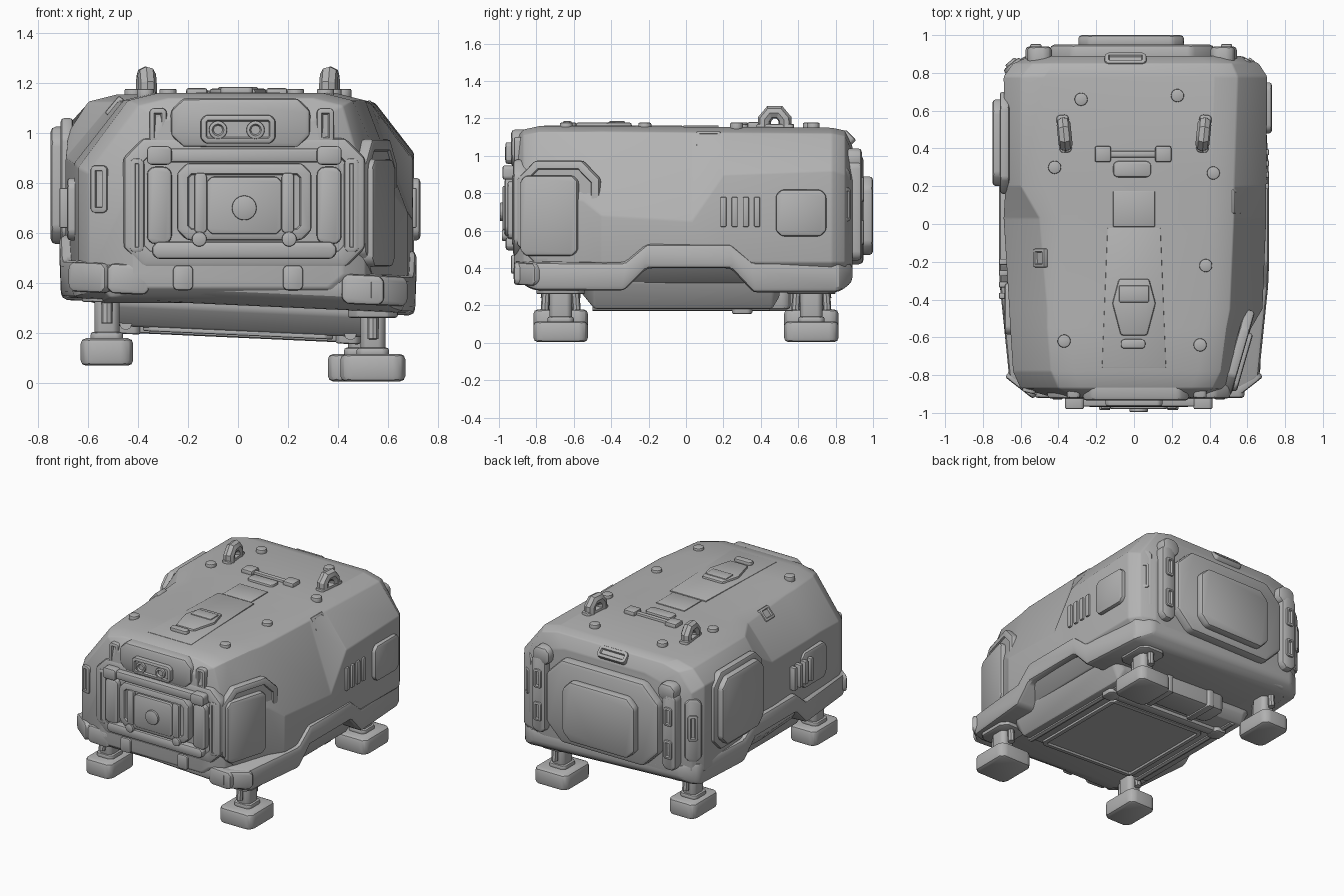
import bpy, bmesh, math
from math import radians, sin, cos, pi
from mathutils import Matrix, Vector, Euler

cube = bpy.data.objects.get("Cube")
if cube:
    bpy.data.objects.remove(cube, do_unlink=True)

grey = bpy.data.materials.new("plain_grey")
grey.use_nodes = True
COLOUR = (0.45, 0.45, 0.45, 1)
grey.diffuse_color = COLOUR
grey.node_tree.nodes["Principled BSDF"].inputs["Base Color"].default_value = COLOUR
parts = []

# Facing directions: local z of a plate points outward
UP, DOWN = (0, 0, 0), (180, 0, 0)
FRONT, BACK = (90, 0, 0), (90, 0, 180)
RIGHT, LEFT = (90, 0, 90), (90, 0, -90)


def link(name, bm):
    me = bpy.data.meshes.new(name)
    bmesh.ops.recalc_face_normals(bm, faces=bm.faces)
    bm.to_mesh(me)
    bm.free()
    ob = bpy.data.objects.new(name, me)
    bpy.context.collection.objects.link(ob)
    me.materials.append(grey)
    parts.append(ob)
    return ob


def soften(bm, width):
    if width:
        edges = [e for e in bm.edges if e.calc_face_angle(0) > 0.3]
        bmesh.ops.bevel(bm, geom=edges, offset=width, segments=2, profile=0.5,
                        affect='EDGES', clamp_overlap=True)


def loft(name, sections, bevel=0.015):
    """Skin closed (x, z) rings placed along y."""
    bm = bmesh.new()
    rings = [[bm.verts.new((x, y, z)) for x, z in pts] for y, pts in sections]
    n = len(rings[0])
    for a, b in zip(rings, rings[1:]):
        for i in range(n):
            j = (i + 1) % n
            bm.faces.new((a[i], a[j], b[j], b[i]))
    bm.faces.new(rings[0])
    bm.faces.new(rings[-1])
    bmesh.ops.recalc_face_normals(bm, faces=bm.faces)
    soften(bm, bevel)
    return link(name, bm)


def plate(name, loc, w, h, depth, rot=UP, chamfer=0.0, bevel=0.01,
          inset=0.0, sink=0.012, pts=None):
    """Extruded outline with rounded edges and an optional sunken centre."""
    a, b, c = w / 2, h / 2, chamfer
    if pts is None and c:
        pts = [(c - a, -b), (a - c, -b), (a, c - b), (a, b - c),
               (a - c, b), (c - a, b), (-a, b - c), (-a, c - b)]
    elif pts is None:
        pts = [(-a, -b), (a, -b), (a, b), (-a, b)]
    bm = bmesh.new()
    base = bm.faces.new([bm.verts.new((x, y, 0)) for x, y in pts])
    ext = bmesh.ops.extrude_face_region(bm, geom=[base], use_keep_orig=True)
    for v in ext["geom"]:
        if isinstance(v, bmesh.types.BMVert):
            v.co.z += depth
    bmesh.ops.recalc_face_normals(bm, faces=bm.faces)
    soften(bm, bevel)
    if inset:
        bm.normal_update()
        cap = max(bm.faces, key=lambda f: (round(f.calc_center_median().z, 4), f.calc_area()))
        bmesh.ops.inset_region(bm, faces=[cap], thickness=inset)
        bmesh.ops.inset_region(bm, faces=[cap], thickness=0.006, depth=-sink)
    turn = Euler([radians(r) for r in rot]).to_matrix().to_4x4()
    bm.transform(Matrix.Translation(Vector(loc)) @ turn)
    return link(name, bm)


def disc(name, loc, r, depth, rot=UP, bevel=0.01, inset=0.0, n=16):
    pts = [(r * cos(2 * pi * i / n), r * sin(2 * pi * i / n)) for i in range(n)]
    return plate(name, loc, 0, 0, depth, rot, 0, bevel, inset, pts=pts)


def tube(name, points, r):
    cu = bpy.data.curves.new(name, 'CURVE')
    cu.dimensions, cu.bevel_depth, cu.bevel_resolution = '3D', r, 2
    cu.use_fill_caps = True
    sp = cu.splines.new('POLY')
    sp.points.add(len(points) - 1)
    for p, co in zip(sp.points, points):
        p.co = (*co, 1)
    ob = bpy.data.objects.new(name, cu)
    bpy.context.collection.objects.link(ob)
    cu.materials.append(grey)
    bpy.ops.object.select_all(action='DESELECT')
    ob.select_set(True)
    bpy.context.view_layer.objects.active = ob
    bpy.ops.object.convert(target='MESH')
    parts.append(bpy.context.object)
    return bpy.context.object


def lean(ob):
    for v in ob.data.vertices:
        v.co.z -= 0.045 * v.co.x


# Main shell: left width, right width, roof edges, base, shoulder heights, roof
def ring(l, r, lt, rt, zb, zl, zr, zt):
    return [(-l * .85, zb), (-l, .43), (-l, zl), (-lt, zt - .03), (.12 - lt, zt),
            (rt - .12, zt), (rt, zt - .03), (r, zr), (r, .43), (r * .85, zb)]


loft("shell", [
    (-.92, ring(.42, .42, .30, .30, .38, .80, .80, 1.08)),
    (-.87, ring(.60, .51, .40, .42, .34, .84, .80, 1.14)),
    (-.78, ring(.64, .55, .44, .46, .32, .86, .80, 1.16)),
    (-.55, ring(.655, .62, .46, .49, .32, .88, .76, 1.16)),
    (-.45, ring(.66, .68, .46, .51, .32, .88, .68, 1.16)),
    (.03, ring(.69, .70, .50, .53, .32, .90, .65, 1.155)),
    (.20, ring(.68, .70, .60, .53, .32, 1.0, .90, 1.155)),
    (.78, ring(.69, .705, .60, .55, .32, 1.02, .92, 1.15)),
    (.85, ring(.64, .66, .54, .52, .34, .98, .90, 1.135)),
    (.89, ring(.55, .56, .42, .44, .40, .90, .85, 1.05))], 0.008)

# Stepped lower rail
rail = [(-.91, .53, .36, .45), (-.82, .66, .31, .46), (-.33, .71, .31, .46),
        (-.21, .715, .43, .56), (.24, .715, .43, .56), (.36, .71, .30, .46),
        (.82, .68, .30, .46), (.89, .58, .35, .45)]
lean(loft("lower_rail", [(y, [(-w, lo), (-w, hi), (w, hi), (w, lo)])
                         for y, w, lo, hi in rail], 0.025))


# Belly with a flat panel, side pipes, a cross beam and a rear tank
def belly_ring(w, z):
    return [(-.6, .44), (-.59, .35), (-w, z), (w, z), (.59, .35), (.6, .44)]


lean(loft("belly", [(-.56, belly_ring(.5, .29)), (-.49, belly_ring(.52, .205)),
                    (.46, belly_ring(.52, .205)), (.5, belly_ring(.5, .27))], 0.012))
lean(plate("belly_panel", (0, -.12, .21), .76, .74, .02, DOWN, .03, .006, .025))
lean(plate("cross_beam", (0, .3, .18), .86, .07, .1, UP, .02, .015))
lean(plate("rear_tank", (0, .46, .19), .6, .2, .16, UP, .03, .025))
for s in (-1, 1):
    lean(tube("belly_pipe", [(s * .45, -.5, .215), (s * .45, .45, .215)], .025))
    lean(plate("tank_strap", (s * .17, .46, .18), .05, .23, .16, UP, .01))
    lean(plate("beam_end", (s * .44, .3, .175), .1, .11, .12, UP, .02))

# Legs with broad feet
for x, y, z, w in ((.54, -.67, .005, .26), (.49, .67, .005, .26),
                   (-.525, -.67, .068, .21), (-.525, .67, .068, .21)):
    plate("foot", (x, y, z), w, .29, .11, UP, .03, .03)
    plate("ankle", (x, y, z + .1), .13, .14, .035, UP, .02)
    plate("leg", (x, y, z + .1), .1, .12, .25, UP, .02)
    for dy in (-.085, .085):
        tube("leg_strut", [(x, y + dy, z + .17), (x, y + dy * .9, z + .3)], .022)
    plate("leg_mount", (x, y, z + .255), .2, .26, .08, UP, .04)

# Roof fittings
for x, y in ((-.28, .66), (.23, .68), (-.42, .30), (.42, .27), (.38, -.22),
             (-.37, -.62), (.35, -.64)):
    disc("roof_bolt", (x, y, 1.13), .035, .047, UP, .022)
arch = [(.42, 1.12), (.42, 1.195), (.45, 1.232), (.50, 1.232), (.53, 1.195), (.53, 1.12)]
for s in (-1, 1):
    tube("lifting_lug", [(s * (.36 + .1 * (y - .4)), y, z) for y, z in arch], .037)
    plate("lug_foot", (s * .37, .478, 1.13), .065, .2, .04, (0, 0, -6 * s), .012)
    plate("latch_block", (s * .16 - .005, .37, 1.14), .085, .085, .04)
plate("latch_bar", (-.005, .37, 1.14), .3, .035, .03)
plate("latch_plate", (-.01, .29, 1.14), .2, .085, .03, UP, .015)
plate("roof_square", (0, .08, 1.145), .22, .19, .016, UP, 0, .003)
plate("centre_panel", (0, 0, 1.15), 0, 0, .013, bevel=.004,
      pts=[(-.17, -.76), (.17, -.76), (.14, -.02), (-.14, -.02)])
plate("roof_hatch", (0, -.44, 1.15), 0, 0, .028, bevel=.012,
      pts=[(-.07, -.15), (.07, -.15), (.115, .02), (.08, .15), (-.08, .15), (-.115, .02)])
plate("hatch_step", (0, -.37, 1.16), .16, .09, .025, bevel=.008)
plate("hatch_handle", (-.005, -.635, 1.15), .13, .05, .035, UP, .012)
plate("shoulder_window", (.515, .12, 1.075), .13, .09, .04, (62, 0, 90), 0, .008, .012)
plate("shoulder_window", (-.475, -.18, 1.09), .1, .09, .04, (50, 0, -90), 0, .008, .012)

# Front face: brow with twin lamps
plate("brow", (.01, -.82, 1.04), .56, .2, .115, FRONT, .05, .02)
plate("lamp_panel", (0, -.92, 1.015), .3, .115, .045, FRONT, .02, .01, .012)
for x in (-.08, .07):
    disc("lamp", (x, -.94, 1.012), .037, .028, FRONT, .005, .008)
for x in (-.32, .35):
    plate("brow_block", (x, -.84, 1.03), .07, .14, .08, FRONT, .012, .01, .012)

# Front equipment frame, centred slightly to one side
CX = .025
plate("front_frame", (CX, -.84, .72), .97, .52, .085, FRONT, .08, .02, .05, .015)
plate("front_top_bar", (CX, -.9, .91), .78, .055, .065, FRONT, .01)
plate("front_sill", (CX, -.9, .53), .74, .07, .065, FRONT, .02, .015)
plate("front_box", (CX, -.9, .725), .54, .31, .07, FRONT, .04, .015, .03)
plate("front_door", (CX, -.95, .71), .3, .23, .03, FRONT, .02, .008)
disc("door_knob", (CX, -.975, .7), .05, .02, FRONT, .005)
for s in (-1, 1):
    plate("bar_end", (CX + s * .34, -.9, .91), .1, .075, .08, FRONT, .012)
    plate("front_post", (CX + s * .34, -.88, .71), .1, .31, .075, FRONT, .02, .015)
    plate("outer_post", (CX + s * .43, -.86, .71), .06, .38, .07, FRONT, .015, .012, .012)
    plate("door_hinge", (CX + s * .175, -.93, .72), .05, .24, .05, FRONT, .01)
    disc("frame_screw", (CX + s * .18, -.95, .575), .03, .035, FRONT, .006)
    plate("bumper_clip", (s * .22, -.88, .42), .08, .1, .055, FRONT, .012)
    lean(plate("corner_bumper", (s * .47 + .03, -.85, .395), .17, .12, .07, FRONT, .02, .02))
    lean(plate("corner_wrap", (s * .575, -.825, .395), .19, .12, .055,
               (90, 0, s * 38), .02, .02))
plate("bumper_centre", (0, -.86, .44), .56, .09, .05, FRONT, .02)
plate("front_window", (-.55, -.86, .775), .07, .19, .035, (90, 0, -14), .012, .008, .014)

# Back face: octagonal frame, large door and slotted posts
plate("back_frame", (-.01, .84, .71), .87, .58, .11, BACK, .12, .025)
plate("back_door", (-.015, .93, .68), .56, .42, .07, BACK, .06, .02)
plate("back_lock", (-.045, .85, 1.08), .22, .08, .045, (45, 0, 180), .015, .008, .014)
for s in (-1, 1):
    x = -.015 + s * .505
    plate("back_post", (x, .84, .71), .11, .54, .1, BACK, .03, .02)
    for z in (.59, .82):
        plate("post_slot", (x, .93, z), .06, .13, .022, BACK, .01, .006, .01)
    plate("back_post_cap", (x - s * .02, .82, .98), .13, .12, .12, BACK, .03, .02)
    plate("corner_guard", (s * .60 - .01, .80, .72), .11, .44, .065,
          (90, 0, 180 - s * 40), .03, .015)
    plate("corner_window", (s * .625 - .01, .835, .74), .065, .18, .035,
          (90, 0, 180 - s * 40), .012, .006, .012)

# Right side: angled recessed front plate and service box
YAW = (90, 0, 90 - 16)
plate("side_frame", (.525, -.67, .70), .46, .55, .055, YAW, .1, .015, .03, .01)
plate("side_plate", (.515, -.715, .68), .32, .43, .075, YAW, .03, .015)
plate("service_box", (.67, .615, .695), .27, .25, .06, RIGHT, .03, .015)

# Left side: tall rear plate and service box
plate("side_frame", (-.66, .43, .79), .54, .54, .05, LEFT, .08, .015)
plate("side_plate", (-.68, .43, .79), .46, .47, .07, LEFT, .06, .02)
plate("service_box", (-.63, -.45, .695), .27, .25, .055, LEFT, .03, .015)

# Vent slats on both sides
for s, rot in ((1, RIGHT), (-1, LEFT)):
    for i in range(4):
        plate("vent_slat", (s * .67, s * (.2 + i * .06), .7), .032, .16, .045, rot, 0, .006)

bpy.ops.object.select_all(action='DESELECT')
for ob in parts:
    ob.select_set(True)
bpy.context.view_layer.objects.active = parts[0]
bpy.ops.object.shade_smooth_by_angle(angle=radians(25))
